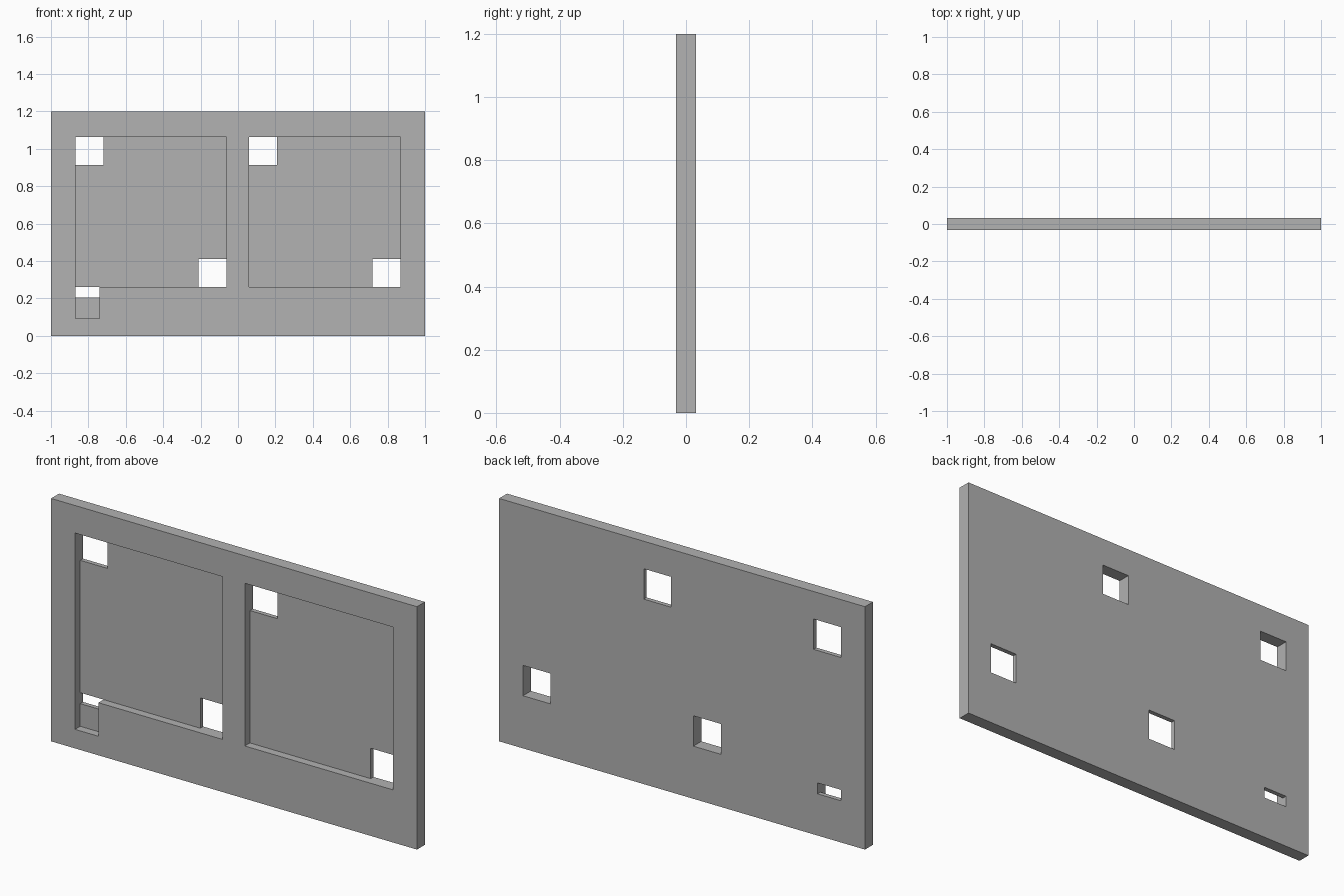
import bpy
import bmesh
from mathutils import Vector

cube = bpy.data.objects.get("Cube")
if cube:
    bpy.data.objects.remove(cube, do_unlink=True)

# Panel and cut dimensions
HALF_T = 0.031
FLOOR = 0.009          # y of the recess floor
HOLE = 0.15            # side of the square corner holes
BOTTOM, TOP = 0.26, 1.064


def box(x0, x1, z0, z1, y0=-HALF_T, y1=HALF_T):
    return ((x0, y0, z0), (x1, y1, z1))


panel = box(-1, 1, 0, 1.2)
cuts = []

# Two recesses, each with a through hole at upper left and lower right
for left, right in ((-0.869, -0.062), (0.059, 0.869)):
    cuts += [
        box(left, right, BOTTOM, TOP, y1=FLOOR),
        box(left, left + HOLE, TOP - HOLE, TOP),
        box(right - HOLE, right, BOTTOM, BOTTOM + HOLE),
    ]

# Small notch below the first recess, with a through slot along its top
cuts += [
    box(-0.869, -0.741, 0.094, BOTTOM, y1=FLOOR),
    box(-0.869, -0.741, 0.206, BOTTOM),
]

# Grid lines on each axis taken from all box sides
lines = [sorted({corner[a] for b in [panel] + cuts for corner in b}) for a in range(3)]


def solid(cell):
    if any(i < 0 or i >= len(lines[a]) - 1 for a, i in enumerate(cell)):
        return False
    mid = [(lines[a][i] + lines[a][i + 1]) / 2 for a, i in enumerate(cell)]
    return not any(all(lo[a] < mid[a] < hi[a] for a in range(3)) for lo, hi in cuts)


# Skin the solid cells wherever they meet empty space
bm = bmesh.new()
cells = [(i, j, k) for i in range(len(lines[0]) - 1)
         for j in range(len(lines[1]) - 1) for k in range(len(lines[2]) - 1)]
for cell in filter(solid, cells):
    for axis in range(3):
        u, v = (axis + 1) % 3, (axis + 2) % 3
        for side in (0, 1):
            beside = list(cell)
            beside[axis] += 2 * side - 1
            if solid(beside):
                continue
            ring = []
            for du, dv in ((0, 0), (1, 0), (1, 1), (0, 1)):
                p = Vector()
                p[axis] = lines[axis][cell[axis] + side]
                p[u] = lines[u][cell[u] + du]
                p[v] = lines[v][cell[v] + dv]
                ring.append(bm.verts.new(p))
            bm.faces.new(ring if side else ring[::-1])

# Weld the skin and merge coplanar faces
bmesh.ops.remove_doubles(bm, verts=bm.verts, dist=0.0001)
bmesh.ops.dissolve_limit(bm, angle_limit=0.01, verts=bm.verts, edges=bm.edges)

mesh = bpy.data.meshes.new("recessed_panel")
bm.to_mesh(mesh)
bm.free()
obj = bpy.data.objects.new("recessed_panel", mesh)
bpy.context.collection.objects.link(obj)

# Plain grey finish
grey = bpy.data.materials.new("plain_grey")
grey.use_nodes = True
colour = (0.445, 0.445, 0.445, 1)
grey.diffuse_color = colour
grey.node_tree.nodes["Principled BSDF"].inputs["Base Color"].default_value = colour
mesh.materials.append(grey)
